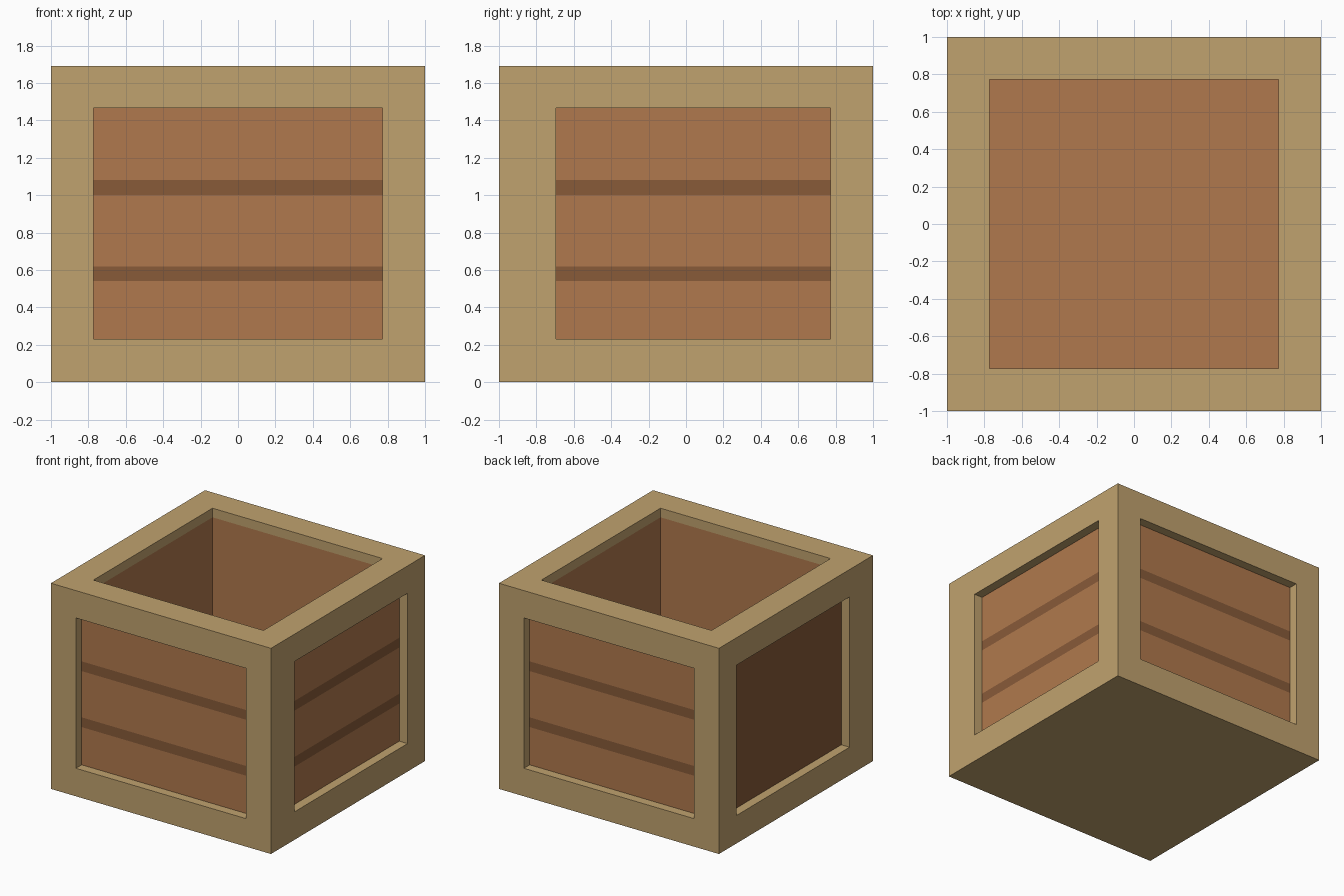
import bpy, bmesh
from mathutils import Vector

cube = bpy.data.objects.get("Cube")
if cube:
    bpy.data.objects.remove(cube, do_unlink=True)

H = 1.69            # crate height
IN = 0.773          # half width of the openings
DEPTH = 0.075       # recess depth
OUT = 1.0 - DEPTH   # outer face of the panels
BANDS = ((0.54, 0.62), (1.00, 1.08))   # heights of the dark gaps between boards


def material(name, rgb):
    lin = [((c / 255 + 0.055) / 1.055) ** 2.4 for c in rgb] + [1.0]
    m = bpy.data.materials.new(name)
    m.use_nodes = True
    m.diffuse_color = lin
    m.node_tree.nodes["Principled BSDF"].inputs["Base Color"].default_value = lin
    return m


FRAME = material("pale wood", (192, 162, 110))
BOARD = material("reddish wood", (176, 121, 77))
GAP = material("dark wood", (136, 91, 57))


def finish(name, bm, mats):
    me = bpy.data.meshes.new(name)
    bm.to_mesh(me)
    bm.free()
    for m in mats:
        me.materials.append(m)
    ob = bpy.data.objects.new(name, me)
    bpy.context.collection.objects.link(ob)
    return ob


def add_window(bm, origin, u, v, outer, inner):
    """Flat border around a rectangular opening, with jambs going inwards."""
    origin, u, v = Vector(origin), Vector(u), Vector(v)
    inward = -u.cross(v) * DEPTH

    def corners(r, shift=Vector()):
        u0, u1, v0, v1 = r
        return [bm.verts.new(origin + u * a + v * b + shift)
                for a, b in ((u0, v0), (u1, v0), (u1, v1), (u0, v1))]

    loops = [corners(outer), corners(inner), corners(inner, inward)]
    for a, b in zip(loops, loops[1:]):
        for i in range(4):
            j = (i + 1) % 4
            bm.faces.new((a[i], a[j], b[j], b[i]))


def add_box(name, lo, hi, out=None, plain_dark=False):
    """Board box; its outward side carries the dark gaps, or is all dark."""
    bm = bmesh.new()
    bmesh.ops.create_cube(bm, size=1)
    lo, hi = Vector(lo), Vector(hi)
    for vert in bm.verts:
        vert.co = Vector(((vert.co[i] + 0.5) * (hi[i] - lo[i]) + lo[i] for i in range(3)))
    if out:
        for z in (z for band in BANDS for z in band):
            bmesh.ops.bisect_plane(bm, geom=bm.verts[:] + bm.edges[:] + bm.faces[:],
                                   plane_co=(0, 0, z), plane_no=(0, 0, 1))
        bm.normal_update()
        for f in bm.faces:
            z = f.calc_center_median().z
            in_band = any(a < z < b for a, b in BANDS)
            if f.normal.dot(Vector(out)) > 0.9 and (plain_dark or in_band):
                f.material_index = 1
    return finish(name, bm, (BOARD, GAP))


# Outer frame: four windowed sides, an open top and a closed bottom
bm = bmesh.new()
wall, z_open = (-1, 1, 0, H), (0.23, 1.465)
add_window(bm, (0, -1, 0), (1, 0, 0), (0, 0, 1), wall, (-IN, IN, *z_open))
add_window(bm, (0, 1, 0), (-1, 0, 0), (0, 0, 1), wall, (-IN, IN, *z_open))
add_window(bm, (1, 0, 0), (0, 1, 0), (0, 0, 1), wall, (-0.695, IN, *z_open))
add_window(bm, (-1, 0, 0), (0, -1, 0), (0, 0, 1), wall, (-IN, 0.695, *z_open))
add_window(bm, (0, 0, H), (1, 0, 0), (0, 1, 0), (-1, 1, -1, 1), (-IN, IN, -IN, IN))
bm.faces.new([bm.verts.new((x, y, 0)) for x, y in ((-1, -1), (-1, 1), (1, 1), (1, -1))])
bmesh.ops.remove_doubles(bm, verts=bm.verts[:], dist=0.0005)
finish("crate_frame", bm, (FRAME,))

# Board panels: recessed outside, flush with the rim inside
Z0, Z1 = DEPTH, H - DEPTH
add_box("front_panel", (-OUT, -OUT, Z0), (OUT, -IN, Z1), (0, -1, 0))
add_box("back_panel", (-OUT, IN, Z0), (OUT, OUT, Z1), (0, 1, 0))
add_box("left_panel", (IN, -IN, Z0), (OUT, IN, Z1), (1, 0, 0))
add_box("right_panel", (-OUT, -IN, Z0), (-IN, IN, Z1), (-1, 0, 0), plain_dark=True)

# Inside floor
add_box("floor_panel", (-IN, -IN, Z0), (IN, IN, 0.23))
